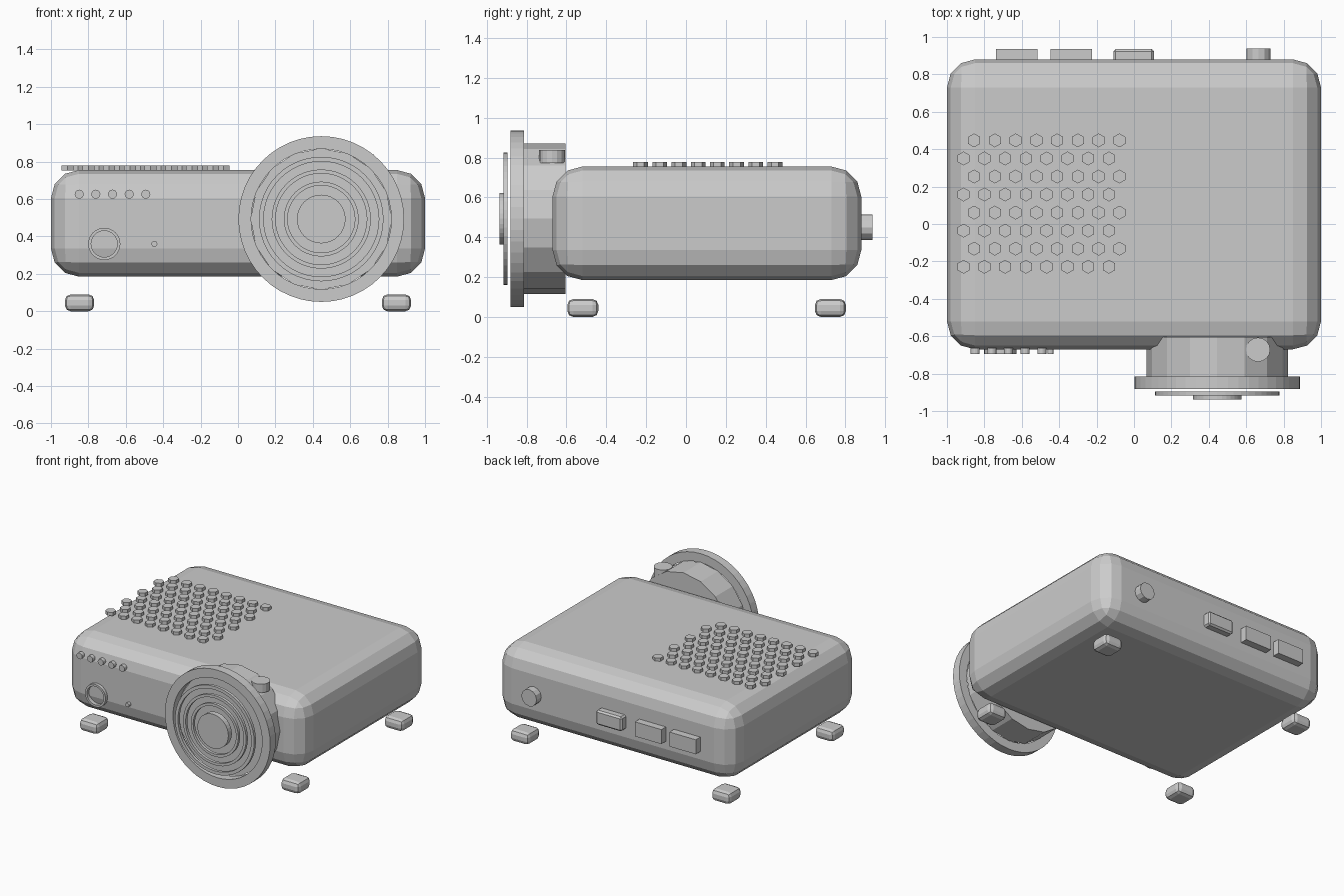
import bpy, bmesh, math
from mathutils import Matrix, Vector

if "Cube" in bpy.data.objects:
    bpy.data.objects.remove(bpy.data.objects["Cube"], do_unlink=True)

grey = bpy.data.materials.new("plain grey")
grey.use_nodes = True
GREY = (0.6, 0.6, 0.6, 1)
grey.diffuse_color = GREY
grey.node_tree.nodes["Principled BSDF"].inputs["Base Color"].default_value = GREY

# Turns a z-axis shape so its axis runs along y
ALONG_Y = Matrix.Rotation(math.radians(90), 4, "X")
UPRIGHT = Matrix.Identity(4)


def finish(name, bm):
    bmesh.ops.recalc_face_normals(bm, faces=bm.faces)
    mesh = bpy.data.meshes.new(name)
    bm.to_mesh(mesh)
    bm.free()
    mesh.materials.append(grey)
    obj = bpy.data.objects.new(name, mesh)
    bpy.context.collection.objects.link(obj)
    return obj


def box(name, centre, size, bevel=0, segments=1):
    bm = bmesh.new()
    bmesh.ops.create_cube(bm, size=1)
    bmesh.ops.scale(bm, vec=size, verts=bm.verts)
    bmesh.ops.translate(bm, vec=centre, verts=bm.verts)
    if bevel:
        bmesh.ops.bevel(bm, geom=bm.edges[:], offset=bevel, segments=segments,
                        profile=0.5, affect="EDGES")
    return finish(name, bm)


def add_disc(bm, centre, radius, depth, sides, turn, spin=0):
    place = Matrix.Translation(centre) @ turn @ Matrix.Rotation(spin, 4, "Z")
    bmesh.ops.create_cone(bm, cap_ends=True, segments=sides, radius1=radius,
                          radius2=radius, depth=depth, matrix=place)


def disc(name, centre, radius, depth, sides=32, turn=ALONG_Y):
    bm = bmesh.new()
    add_disc(bm, centre, radius, depth, sides, turn)
    return finish(name, bm)


def ring(name, centre, outer, inner, depth, sides=48):
    # Square-section ring spun round the y axis
    bm = bmesh.new()
    c, h = Vector(centre), depth / 2
    section = [(outer, -h), (outer, h), (inner, h), (inner, -h)]
    verts = [bm.verts.new(c + Vector((r, y, 0))) for r, y in section]
    edges = [bm.edges.new((verts[i], verts[i - 1])) for i in range(4)]
    bmesh.ops.spin(bm, geom=verts + edges, cent=c, axis=(0, 1, 0),
                   angle=math.tau, steps=sides)
    bmesh.ops.remove_doubles(bm, verts=bm.verts, dist=0.0005)
    return finish(name, bm)


# Rounded housing
box("body", (0, 0.105, 0.47), (2, 1.55, 0.57), 0.15, 3)

# Four feet below the housing
for side, x in (("right", -0.847), ("left", 0.847)):
    for end, y in (("front", -0.518), ("back", 0.725)):
        box(f"{end}_{side}_foot", (x, y, 0.045), (0.156, 0.156, 0.09), 0.03, 2)

# Lens barrel, flange and concentric rings
LX, LZ = 0.445, 0.493
disc("lens_barrel", (LX, -0.71, LZ), 0.378, 0.21, 16)
ring("lens_flange", (LX, -0.848, LZ), 0.443, 0.375, 0.067)
for i, (outer, inner) in enumerate(((0.333, 0.308), (0.265, 0.244), (0.2, 0.18))):
    ring(f"lens_ring_{i + 1}", (LX, -0.906, LZ), outer, inner, 0.022)
disc("lens_centre", (LX, -0.916, LZ), 0.13, 0.042)
disc("focus_knob", (0.663, -0.672, 0.805), 0.065, 0.065, 16, UPRIGHT)

# Hexagonal speaker grille on the top, alternate rows shifted
grille = bmesh.new()
for row in range(8):
    for col in range(8):
        x = -0.855 + col * 0.111 - (row % 2) * 0.056
        add_disc(grille, (x, 0.447 - row * 0.0965, 0.766), 0.037, 0.026, 6,
                 UPRIGHT, math.radians(0))
finish("speaker_grille", grille)

# Indicator lights, sensor ring and reset button on the front
for i in range(5):
    disc(f"indicator_light_{i + 1}", (-0.849 + i * 0.089, -0.679, 0.626), 0.024, 0.03, 16)
ring("sensor_ring", (-0.715, -0.679, 0.36), 0.086, 0.07, 0.03, 32)
disc("reset_button", (-0.447, -0.679, 0.36), 0.016, 0.03, 12)

# Sockets and power knob on the back
box("socket_1", (-0.626, 0.905, 0.45), (0.222, 0.06, 0.11))
box("socket_2", (-0.336, 0.905, 0.45), (0.222, 0.06, 0.11))
box("socket_3", (-0.002, 0.9, 0.45), (0.217, 0.07, 0.11), 0.012)
disc("power_knob", (0.665, 0.905, 0.45), 0.064, 0.064, 12)
